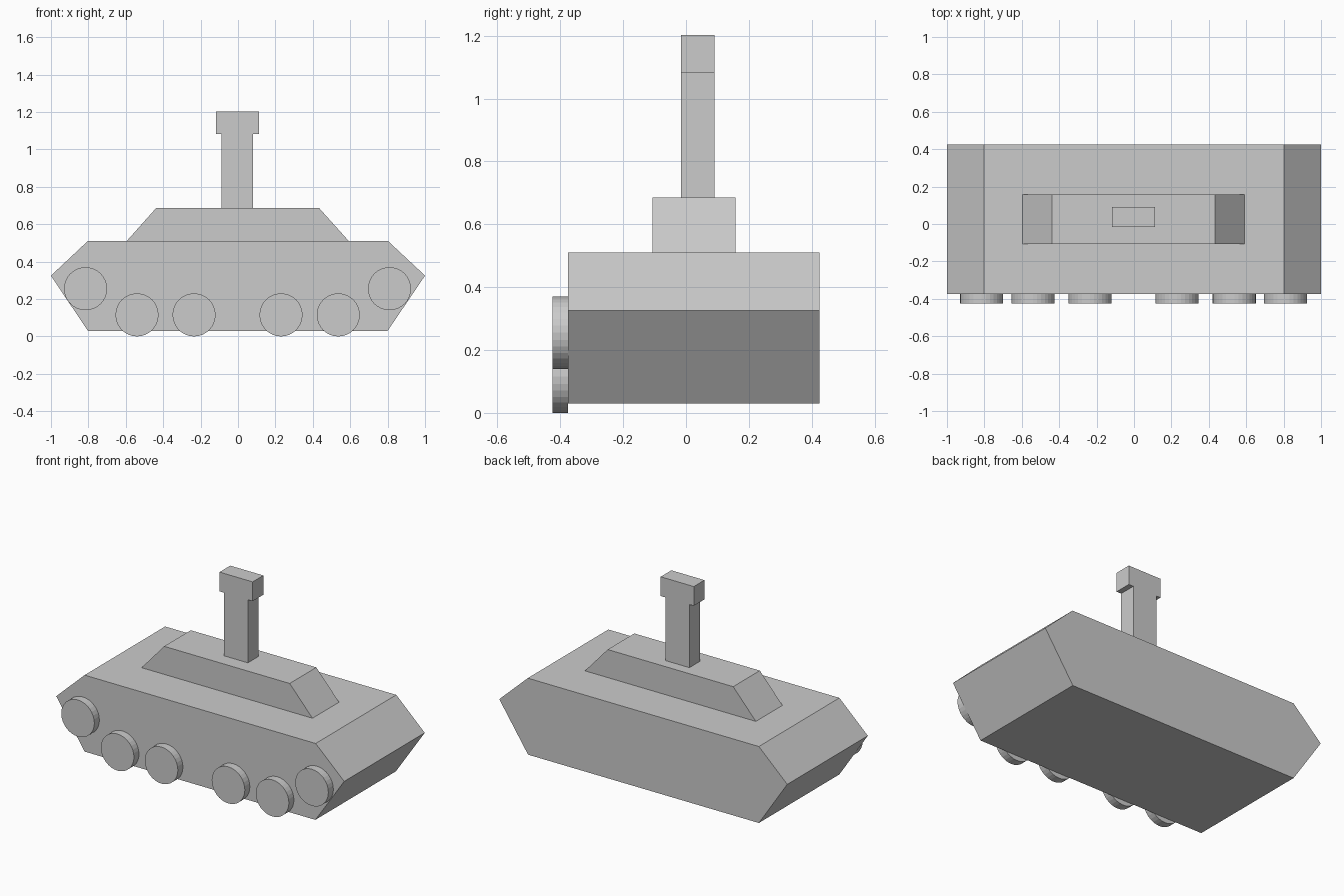
import bpy, bmesh, math

if "Cube" in bpy.data.objects:
    bpy.data.objects.remove(bpy.data.objects["Cube"])


def extrude_profile(name, points, y0, y1):
    """Closed XZ profile swept from y0 to y1."""
    bm = bmesh.new()
    face = bm.faces.new([bm.verts.new((x, y0, z)) for x, z in points])
    swept = bmesh.ops.extrude_face_region(bm, geom=[face])["geom"]
    verts = [v for v in swept if isinstance(v, bmesh.types.BMVert)]
    bmesh.ops.translate(bm, verts=verts, vec=(0, y1 - y0, 0))
    bmesh.ops.recalc_face_normals(bm, faces=bm.faces)
    mesh = bpy.data.meshes.new(name)
    bm.to_mesh(mesh)
    bm.free()
    obj = bpy.data.objects.new(name, mesh)
    bpy.context.collection.objects.link(obj)
    return obj


HULL_FRONT, HULL_BACK = -0.375, 0.424
WHEEL_FRONT = -0.425

# Hull with wedge-shaped ends
extrude_profile("hull", [(-1, 0.325), (-0.803, 0.03), (0.8, 0.03), (1, 0.325),
                         (0.802, 0.51), (-0.803, 0.51)], HULL_FRONT, HULL_BACK)

# Upper deck with sloped ends
extrude_profile("turret", [(-0.595, 0.51), (0.592, 0.51), (0.434, 0.686),
                           (-0.438, 0.686)], -0.107, 0.157)

# Upright mast with wider head
extrude_profile("mast", [(-0.087, 0.686), (0.08, 0.686), (0.08, 1.082), (0.113, 1.082),
                         (0.113, 1.203), (-0.117, 1.203), (-0.117, 1.082),
                         (-0.087, 1.082)], -0.016, 0.09)

# Road wheels on the front side, with raised end wheels
wheels = [(-0.815, 0.255), (-0.54, 0.115), (-0.235, 0.115),
          (0.23, 0.115), (0.536, 0.115), (0.81, 0.255)]
for i, (x, z) in enumerate(wheels):
    bpy.ops.mesh.primitive_cylinder_add(
        vertices=32, radius=0.115, depth=HULL_FRONT - WHEEL_FRONT,
        location=(x, (HULL_FRONT + WHEEL_FRONT) / 2, z),
        rotation=(math.pi / 2, 0, 0))
    bpy.context.object.name = f"wheel_{i + 1}"
